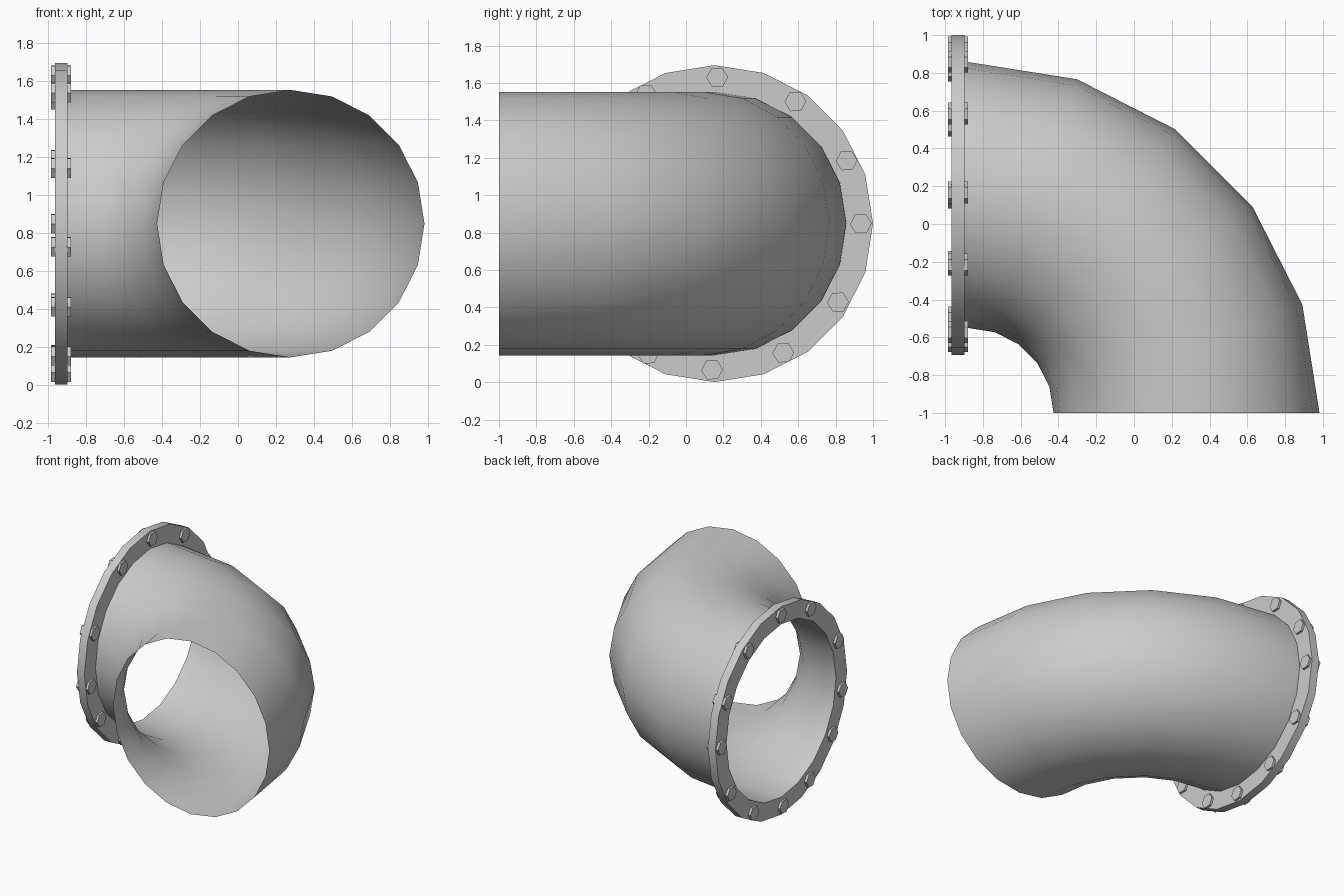
import bpy, bmesh
from math import sin, cos, pi, radians

if "Cube" in bpy.data.objects:
    bpy.data.objects.remove(bpy.data.objects["Cube"])

SIDES = 20
CY, CZ = 0.153, 0.848          # flange centre
R_PIPE, R_FLANGE = 0.704, 0.847
BEND_R = 1.153                 # bend centreline radius
PIVOT = (-0.875, -1.0)         # bend centre in plan
X_BACK, X_FRONT = -0.965, -0.898


def finish(name, bm, angle=30):
    mesh = bpy.data.meshes.new(name)
    bmesh.ops.recalc_face_normals(bm, faces=bm.faces)
    bm.to_mesh(mesh)
    bm.free()
    ob = bpy.data.objects.new(name, mesh)
    bpy.context.collection.objects.link(ob)
    bpy.ops.object.select_all(action='DESELECT')
    ob.select_set(True)
    bpy.context.view_layer.objects.active = ob
    bpy.ops.object.shade_smooth_by_angle(angle=radians(angle))
    return ob


def skin(bm, rings, closed=False):
    """Join consecutive rings of vertices with quads."""
    pairs = list(zip(rings, rings[1:]))
    if closed:
        pairs.append((rings[-1], rings[0]))
    for a, b in pairs:
        n = len(a)
        for i in range(n):
            j = (i + 1) % n
            bm.faces.new((a[i], a[j], b[j], b[i]))


def flat_ring(bm, x, r):
    """Ring facing x, around the flange axis."""
    return [bm.verts.new((x, CY + r * sin(2 * pi * i / SIDES),
                          CZ + r * cos(2 * pi * i / SIDES))) for i in range(SIDES)]


# Elbow pipe: short straight start, then a 90 degree bend in five steps, open ends
bm = bmesh.new()
rings = [flat_ring(bm, X_FRONT, R_PIPE)]
for k in range(6):
    t = radians(18 * k)
    ring = []
    for i in range(SIDES):
        a = 2 * pi * i / SIDES
        d = BEND_R + R_PIPE * sin(a)
        ring.append(bm.verts.new((PIVOT[0] + d * sin(t), PIVOT[1] + d * cos(t),
                                  CZ + R_PIPE * cos(a))))
    rings.append(ring)
skin(bm, rings)
finish("elbow_pipe", bm)

# Flange: flat ring with a bore matching the pipe
bm = bmesh.new()
skin(bm, [flat_ring(bm, x, r) for x, r in (
    (X_BACK, R_PIPE), (X_BACK, R_FLANGE), (X_FRONT, R_FLANGE), (X_FRONT, R_PIPE))], closed=True)
finish("flange", bm)


# Hexagonal bolt heads and nuts, slightly uneven around the flange
def hex_head(name, y, z, x0, x1, r=0.058):
    bm = bmesh.new()
    ends = [[bm.verts.new((x, y + r * cos(pi * i / 3 + 0.05), z + r * sin(pi * i / 3 + 0.05)))
             for i in range(6)] for x in (x0, x1)]
    skin(bm, ends)
    for e in ends:
        bm.faces.new(e)
    finish(name, bm)


for n, deg in enumerate((1, 33.5, 64.5, 90, 122.5, 152, 181, 207, 236, 261, 292, 332)):
    y = CY + 0.782 * sin(radians(deg))
    z = CZ + 0.782 * cos(radians(deg))
    hex_head(f"bolt_head_{n}", y, z, X_FRONT - 0.005, -0.88)
    hex_head(f"bolt_nut_{n}", y, z, -0.985, X_BACK + 0.005)
